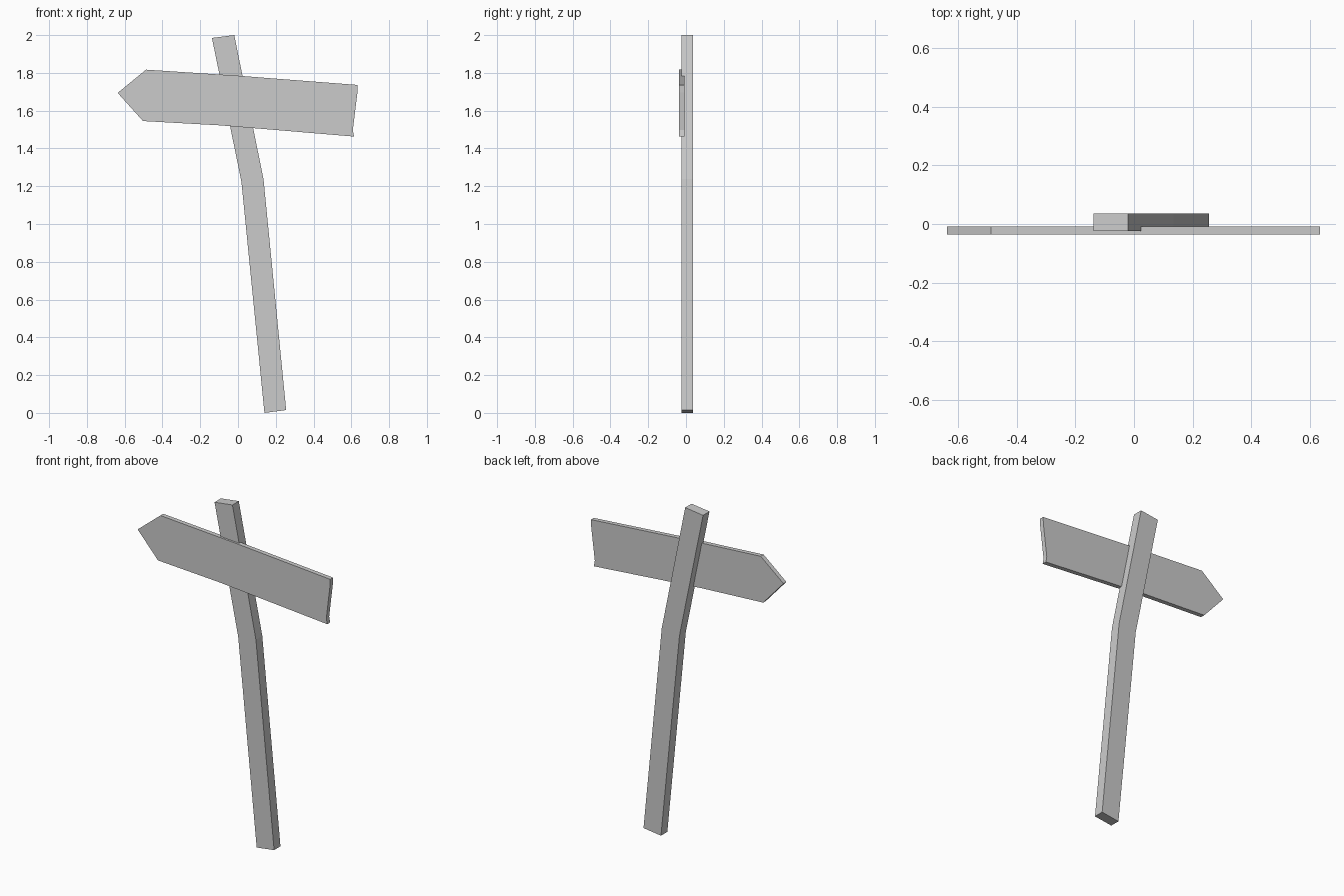
import bpy, bmesh

if "Cube" in bpy.data.objects:
    bpy.data.objects.remove(bpy.data.objects["Cube"])


def extrude_profile(name, profile, y_front, y_back):
    """Extrude an (x, z) outline between two y planes."""
    bm = bmesh.new()
    face = bm.faces.new([bm.verts.new((x, y_front, z)) for x, z in profile])
    result = bmesh.ops.extrude_face_region(bm, geom=[face], use_keep_orig=True)
    verts = [v for v in result["geom"] if isinstance(v, bmesh.types.BMVert)]
    bmesh.ops.translate(bm, verts=verts, vec=(0, y_back - y_front, 0))
    bmesh.ops.recalc_face_normals(bm, faces=bm.faces)
    mesh = bpy.data.meshes.new(name)
    bm.to_mesh(mesh)
    bm.free()
    obj = bpy.data.objects.new(name, mesh)
    bpy.context.collection.objects.link(obj)
    return obj


# Leaning post with a kink above the middle
extrude_profile("post", [
    (0.14, 0.0), (0.255, 0.015), (0.135, 1.238),
    (-0.02, 2.0), (-0.138, 1.985), (0.018, 1.225),
], -0.024, 0.036)

# Arrow board with a pointed left end and slightly worn right end
extrude_profile("arrow_board", [
    (-0.637, 1.694), (-0.503, 1.545), (-0.09, 1.522), (0.614, 1.463),
    (0.608, 1.498), (0.632, 1.695), (0.634, 1.736),
    (0.0, 1.785), (-0.487, 1.817),
], -0.036, -0.009)
